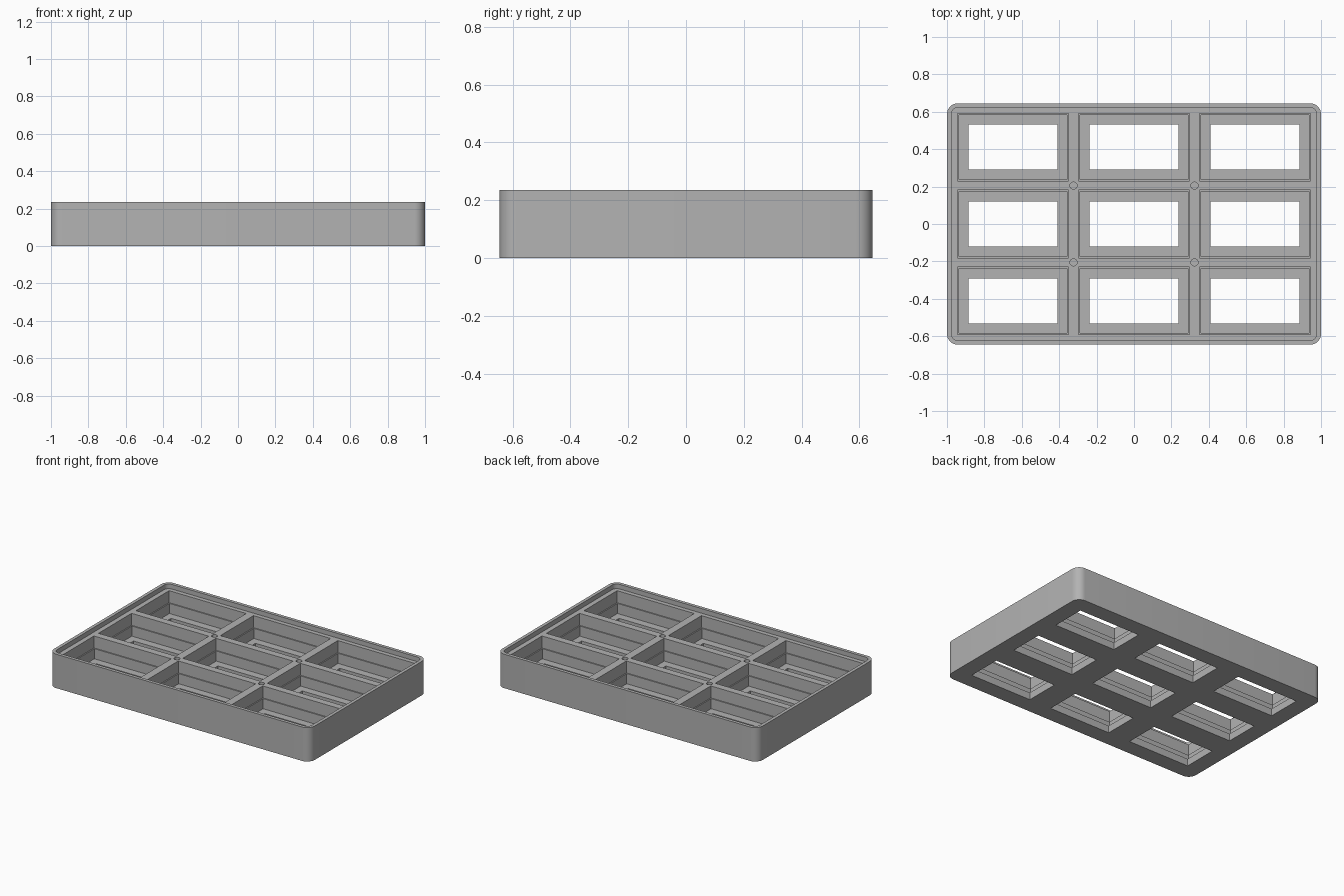
import bpy
import bmesh
from math import cos, sin, pi

if "Cube" in bpy.data.objects:
    bpy.data.objects.remove(bpy.data.objects["Cube"], do_unlink=True)

LENGTH, WIDTH, HEIGHT = 2.0, 1.29, 0.235
RIM, DECK, LEDGE, FLOOR = 0.023, 0.203, 0.12, 0.05
PITCH_X, PITCH_Y = 0.647, 0.411
CELLS = [(i * PITCH_X, j * PITCH_Y) for i in (-1, 0, 1) for j in (-1, 0, 1)]
CROSSINGS = [(i * PITCH_X / 2, j * PITCH_Y / 2) for i in (-1, 1) for j in (-1, 1)]


def outline(w, d, r, steps=8):
    """Rounded rectangle; a zero radius gives sharp corners."""
    if r == 0:
        return [(-w/2, -d/2), (w/2, -d/2), (w/2, d/2), (-w/2, d/2)]
    pts = []
    for k, (sx, sy) in enumerate(((1, 1), (-1, 1), (-1, -1), (1, -1))):
        for s in range(steps + 1):
            a = (k + s / steps) * pi / 2
            pts.append((sx * (w/2 - r) + r * cos(a), sy * (d/2 - r) + r * sin(a)))
    return pts


def prisms(name, profile, centres, z0, z1):
    """Extrude the same profile at every centre into one mesh object."""
    bm = bmesh.new()
    for cx, cy in centres:
        low = [bm.verts.new((cx + x, cy + y, z0)) for x, y in profile]
        top = [bm.verts.new((cx + x, cy + y, z1)) for x, y in profile]
        bm.faces.new(low[::-1])
        bm.faces.new(top)
        n = len(profile)
        for i in range(n):
            j = (i + 1) % n
            bm.faces.new((low[i], low[j], top[j], top[i]))
    mesh = bpy.data.meshes.new(name)
    bm.to_mesh(mesh)
    bm.free()
    obj = bpy.data.objects.new(name, mesh)
    bpy.context.collection.objects.link(obj)
    return obj


def cut(body, cutter):
    cutter.hide_render = True
    mod = body.modifiers.new(cutter.name, 'BOOLEAN')
    mod.operation, mod.solver, mod.object = 'DIFFERENCE', 'EXACT', cutter
    bpy.ops.object.modifier_apply(modifier=mod.name)
    bpy.data.objects.remove(cutter, do_unlink=True)


# Rounded tray block
tray = prisms("tray", outline(LENGTH, WIDTH, 0.058), [(0, 0)], 0, HEIGHT)
bpy.context.view_layer.objects.active = tray
tray.select_set(True)

# Lid recess, stepped pockets, floor windows and blind screw holes
over = HEIGHT + 0.1
cut(tray, prisms("lid_recess", outline(LENGTH - 2*RIM, WIDTH - 2*RIM, 0.035), [(0, 0)], DECK, over))
cut(tray, prisms("upper_pockets", outline(0.592, 0.362, 0), CELLS, LEDGE, over))
cut(tray, prisms("lower_pockets", outline(0.576, 0.346, 0), CELLS, FLOOR, over))
cut(tray, prisms("floor_windows", outline(0.476, 0.24, 0), CELLS, -0.1, over))
circle = [(0.019 * cos(i * pi / 12), 0.019 * sin(i * pi / 12)) for i in range(24)]
cut(tray, prisms("screw_holes", circle, CROSSINGS, 0.08, over))

# Single grey finish
grey = bpy.data.materials.new("plain_grey")
grey.use_nodes = True
colour = (0.45, 0.45, 0.45, 1)
grey.diffuse_color = colour
grey.node_tree.nodes["Principled BSDF"].inputs["Base Color"].default_value = colour
tray.data.materials.clear()
tray.data.materials.append(grey)
bpy.ops.object.shade_smooth_by_angle()
